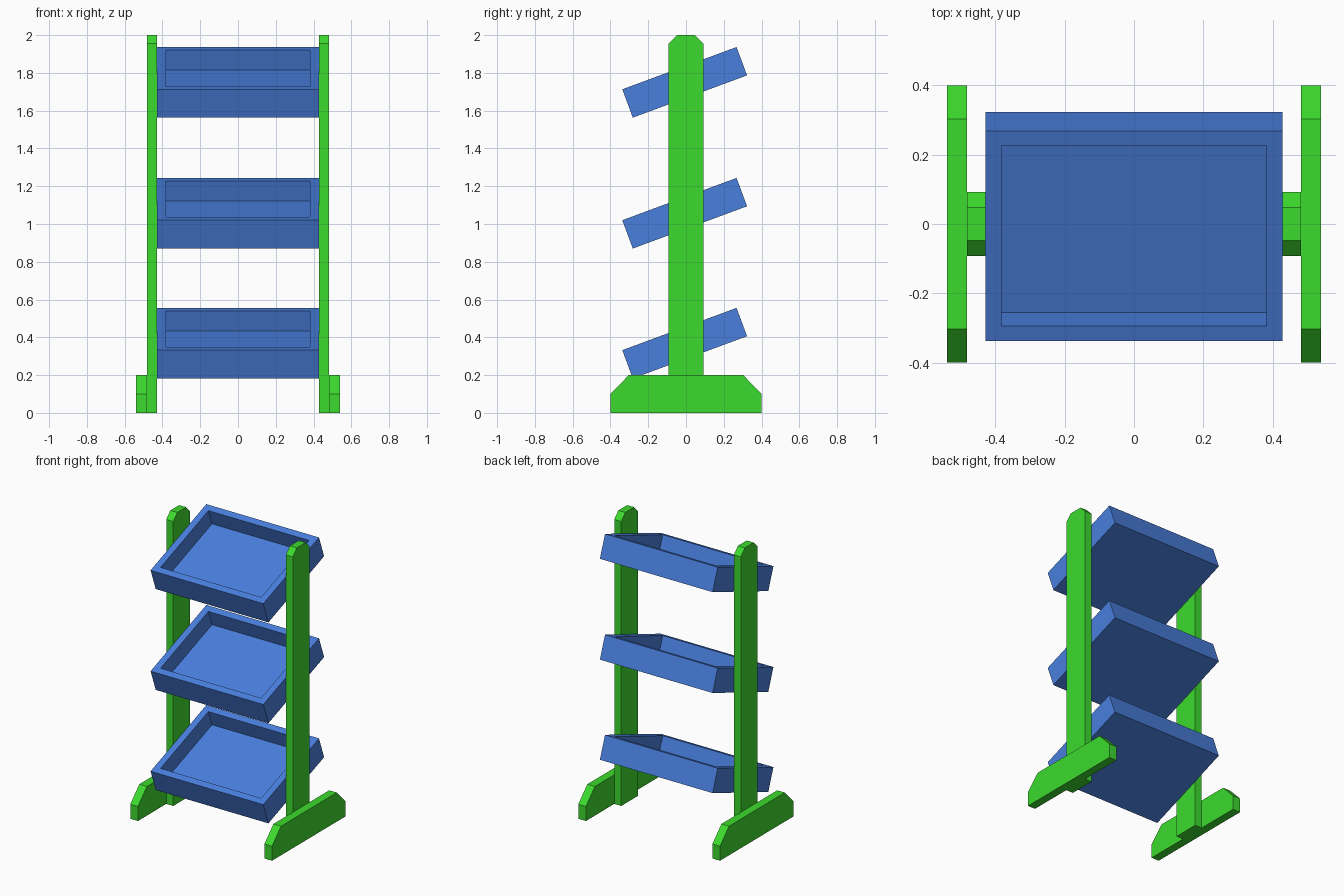
import bpy, bmesh
from math import radians

if "Cube" in bpy.data.objects:
    bpy.data.objects.remove(bpy.data.objects["Cube"])


def material(name, color):
    m = bpy.data.materials.new(name)
    m.diffuse_color = color
    m.use_nodes = True
    m.node_tree.nodes["Principled BSDF"].inputs["Base Color"].default_value = m.diffuse_color
    return m


GREEN = material("green_paint", (0.045, 0.70, 0.027, 1))
BLUE = material("blue_paint", (0.067, 0.21, 0.72, 1))


def finish(bm, name, mat):
    bmesh.ops.recalc_face_normals(bm, faces=bm.faces)
    mesh = bpy.data.meshes.new(name)
    bm.to_mesh(mesh)
    bm.free()
    mesh.materials.append(mat)
    obj = bpy.data.objects.new(name, mesh)
    bpy.context.collection.objects.link(obj)
    return obj


def board(name, half_profile, x0, x1):
    """Board from a (y, z) half profile mirrored in y, extruded from x0 to x1."""
    pts = half_profile + [(-y, z) for y, z in reversed(half_profile)]
    bm = bmesh.new()
    face = bm.faces.new([bm.verts.new((x0, y, z)) for y, z in pts])
    ext = bmesh.ops.extrude_face_region(bm, geom=[face])["geom"]
    verts = [g for g in ext if isinstance(g, bmesh.types.BMVert)]
    bmesh.ops.translate(bm, verts=verts, vec=(x1 - x0, 0, 0))
    return finish(bm, name, GREEN)


def tray(name, z, size=(0.857, 0.645, 0.16), wall=0.046, depth=0.113):
    """Open box, tilted so the front edge hangs lower."""
    bm = bmesh.new()
    bmesh.ops.create_cube(bm, size=1)
    bmesh.ops.scale(bm, verts=bm.verts, vec=size)
    bm.normal_update()
    top = max(bm.faces, key=lambda f: f.calc_center_median().z)
    bmesh.ops.inset_region(bm, faces=[top], thickness=wall, use_even_offset=True)
    floor = bmesh.ops.extrude_discrete_faces(bm, faces=[top])["faces"][0]
    bmesh.ops.translate(bm, verts=floor.verts, vec=(0, 0, -depth))
    obj = finish(bm, name, BLUE)
    obj.location = (0, -0.007, z)
    obj.rotation_euler = (radians(20.3), 0, 0)
    return obj


# Posts with clipped tops and feet with clipped ends, on both sides
post_profile = [(0.092, 0), (0.092, 1.955), (0.048, 2.0)]
foot_profile = [(0.4, 0), (0.4, 0.1), (0.303, 0.2)]
for side, s in (("left", -1), ("right", 1)):
    board(side + "_post", post_profile, s * 0.428, s * 0.481)
    board(side + "_foot", foot_profile, s * 0.481, s * 0.539)

# Three tilted trays
for label, z in (("bottom", 0.369), ("middle", 1.057), ("top", 1.75)):
    tray(label + "_tray", z)
